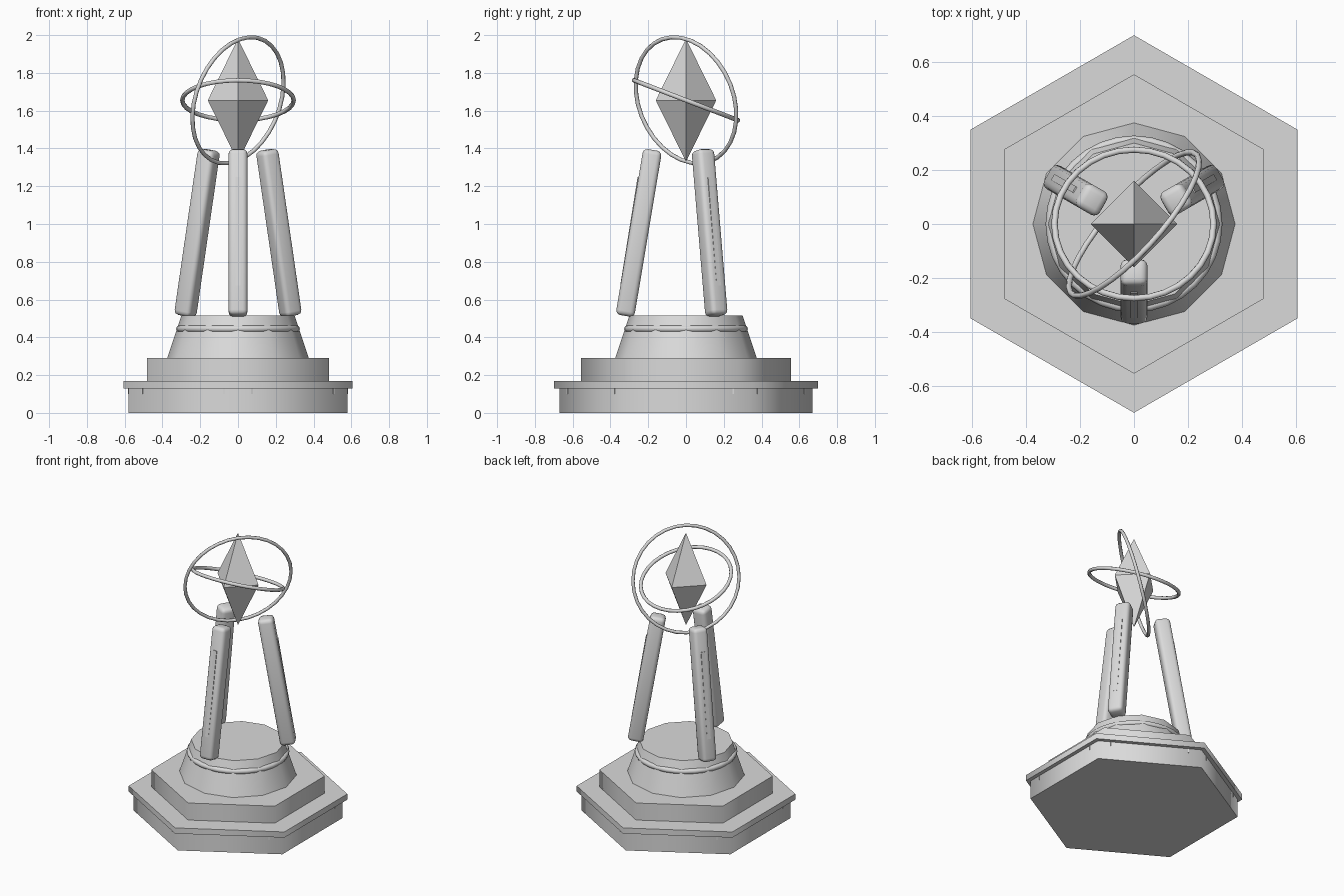
import bpy, bmesh, math
from math import sin, cos, pi, radians
from mathutils import Matrix, Vector

if "Cube" in bpy.data.objects:
    bpy.data.objects.remove(bpy.data.objects["Cube"])

stone = bpy.data.materials.new("light grey stone")
stone.use_nodes = True
GREY = (0.7, 0.7, 0.7, 1)
stone.diffuse_color = GREY
stone.node_tree.nodes["Principled BSDF"].inputs["Base Color"].default_value = GREY


def finish(bm, name, smooth=None):
    bmesh.ops.recalc_face_normals(bm, faces=bm.faces)
    mesh = bpy.data.meshes.new(name)
    bm.to_mesh(mesh)
    bm.free()
    mesh.materials.append(stone)
    ob = bpy.data.objects.new(name, mesh)
    bpy.context.collection.objects.link(ob)
    if smooth:
        bpy.ops.object.select_all(action="DESELECT")
        ob.select_set(True)
        bpy.context.view_layer.objects.active = ob
        bpy.ops.object.shade_smooth_by_angle(angle=radians(smooth))
    return ob


def tier(name, sides, profile):
    """Stack of regular polygons with a corner facing the front."""
    bm = bmesh.new()
    rings = []
    for r, z in profile:
        angles = [2 * pi * i / sides - pi / 2 for i in range(sides)]
        rings.append([bm.verts.new((r * cos(a), r * sin(a), z)) for a in angles])
    for low, high in zip(rings, rings[1:]):
        for i in range(sides):
            j = (i + 1) % sides
            bm.faces.new((low[i], low[j], high[j], high[i]))
    bm.faces.new(rings[0][::-1])
    bm.faces.new(rings[-1])
    return finish(bm, name, 65)


def ring(name, major, minor, z, normal=(0, 0, 1), steps=32, sides=8):
    bm = bmesh.new()
    turn = Vector((0, 0, 1)).rotation_difference(Vector(normal)).to_matrix()
    loops = []
    for i in range(steps):
        a = 2 * pi * i / steps
        loop = []
        for k in range(sides):
            b = 2 * pi * k / sides
            r = major + minor * cos(b)
            p = turn @ Vector((r * cos(a), r * sin(a), minor * sin(b)))
            loop.append(bm.verts.new(p + Vector((0, 0, z))))
        loops.append(loop)
    for i in range(steps):
        a, b = loops[i], loops[(i + 1) % steps]
        for k in range(sides):
            m = (k + 1) % sides
            bm.faces.new((a[k], b[k], b[m], a[m]))
    return finish(bm, name, 60)


def box(name, size, matrix, bevel=0):
    bm = bmesh.new()
    bmesh.ops.create_cube(bm, size=1, matrix=Matrix.Diagonal((*size, 1)))
    if bevel:
        bmesh.ops.bevel(bm, geom=bm.edges[:], offset=bevel, segments=3,
                        profile=0.5, affect="EDGES")
    bm.transform(matrix)
    return finish(bm, name, 40 if bevel else None)


# Stepped hexagonal base
tier("base_plinth", 6, [(0.67, 0), (0.67, 0.13)])
tier("base_ledge", 6, [(0.70, 0.13), (0.70, 0.17)])
tier("upper_step", 6, [(0.555, 0.17), (0.555, 0.29)])

# Small tabs tucked under the ledge, two on each side
for i in range(6):
    spin = Matrix.Rotation(i * pi / 3, 4, "Z")
    for side in (-1, 1):
        place = spin @ Matrix.Translation((0.58, side * 0.25, 0.115))
        box("plinth_tab", (0.006, 0.006, 0.03), place)

# Tapered pedestal with its collar
tier("pedestal", 12, [(0.375, 0.29), (0.30, 0.515)])
ring("pedestal_collar", 0.31, 0.018, 0.445)

# Three leaning pillars, each with a thin strip on its outer face
for label, angle in (("front", -90), ("left", 30), ("right", 150)):
    lean = (Matrix.Rotation(radians(angle), 4, "Z")
            @ Matrix.Translation((0.25, 0, 0.953))
            @ Matrix.Rotation(radians(-9.5), 4, "Y"))
    box(label + "_pillar", (0.10, 0.10, 0.89), lean, 0.025)
    inlay = lean @ Matrix.Translation((0.049, 0, 0)) @ Matrix.Rotation(radians(0.4), 4, "Y")
    box(label + "_pillar_strip", (0.008, 0.026, 0.58), inlay)

# Floating four-sided crystal
bm = bmesh.new()
top, bottom = bm.verts.new((0, 0, 1.98)), bm.verts.new((0, 0, 1.33))
waist = [bm.verts.new((0.16 * cos(i * pi / 2), 0.16 * sin(i * pi / 2), 1.655))
         for i in range(4)]
for i in range(4):
    a, b = waist[i], waist[(i + 1) % 4]
    bm.faces.new((a, b, top))
    bm.faces.new((b, a, bottom))
finish(bm, "crystal")

# Two tilted rings around the crystal
ring("inner_ring", 0.295, 0.012, 1.655, (0, sin(radians(21)), cos(radians(21))))
ring("outer_ring", 0.347, 0.011, 1.655, (-0.718, 0.64, 0.272))
